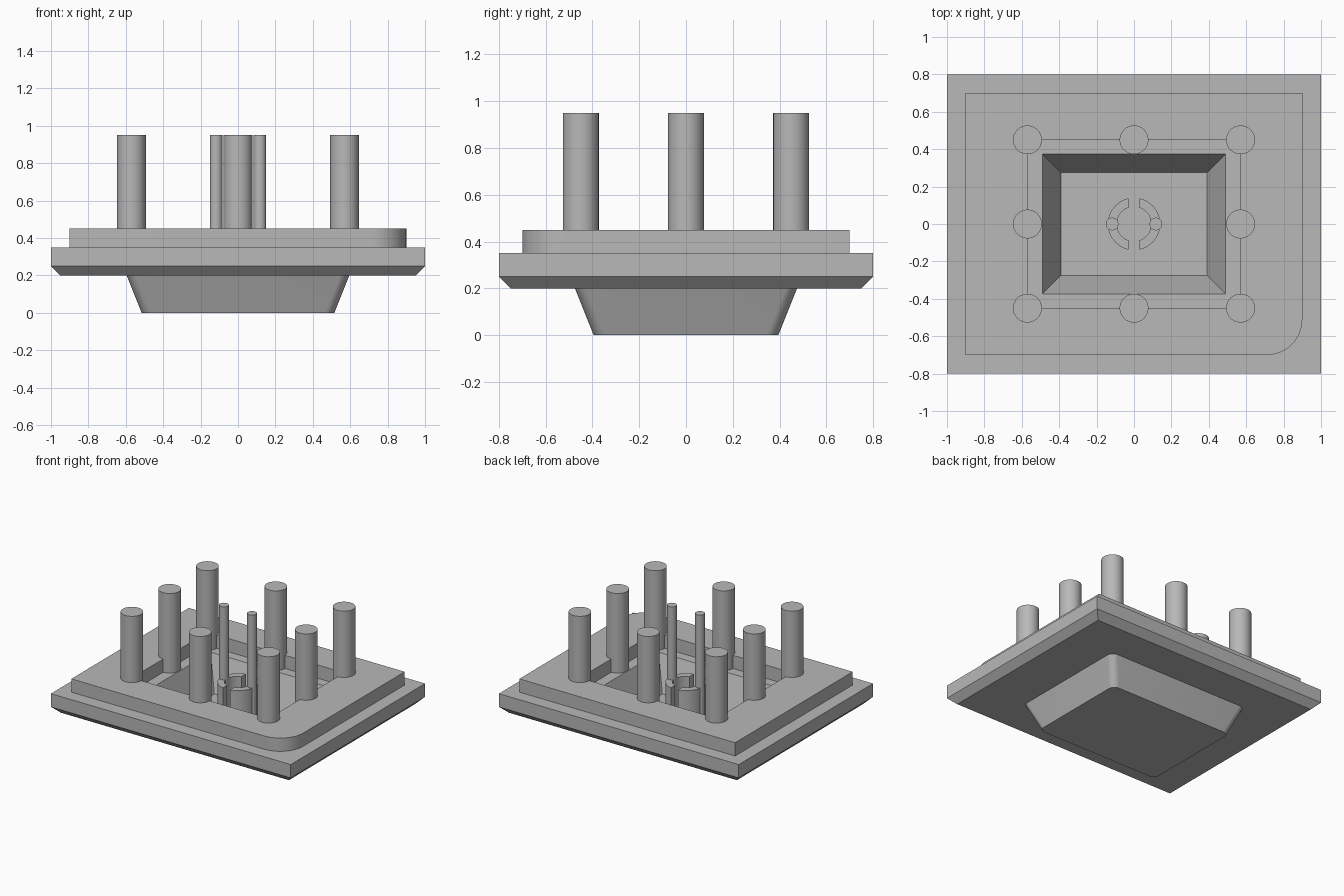
import bpy, bmesh, math

cube = bpy.data.objects.get("Cube")
if cube:
    bpy.data.objects.remove(cube, do_unlink=True)

GREY = (0.48, 0.48, 0.48, 1.0)
grey = bpy.data.materials.new("plain grey")
grey.use_nodes = True
grey.diffuse_color = GREY
grey.node_tree.nodes["Principled BSDF"].inputs["Base Color"].default_value = GREY


def finish(bm, name):
    """Turn a bmesh into a grey object with smooth rounds and sharp edges."""
    bmesh.ops.recalc_face_normals(bm, faces=bm.faces)
    mesh = bpy.data.meshes.new(name)
    bm.to_mesh(mesh)
    bm.free()
    mesh.materials.append(grey)
    obj = bpy.data.objects.new(name, mesh)
    bpy.context.collection.objects.link(obj)
    bpy.ops.object.select_all(action="DESELECT")
    obj.select_set(True)
    bpy.context.view_layer.objects.active = obj
    bpy.ops.object.shade_smooth_by_angle(angle=math.radians(30))
    return obj


def loft(loops, name):
    """Skin a list of closed loops with equal point counts and cap both ends."""
    bm = bmesh.new()
    rings = [[bm.verts.new(p) for p in loop] for loop in loops]
    n = len(rings[0])
    for a, b in zip(rings, rings[1:]):
        for i in range(n):
            j = (i + 1) % n
            bm.faces.new((a[i], a[j], b[j], b[i]))
    bm.faces.new(rings[0])
    bm.faces.new(rings[-1])
    bmesh.ops.remove_doubles(bm, verts=bm.verts, dist=0.0001)
    return finish(bm, name)


def rect_loop(hx, hy, z, radius=0, front_left=None, steps=12):
    """Rectangle outline with rounded corners; one corner can differ."""
    points = []
    for k, (sx, sy) in enumerate([(1, 1), (-1, 1), (-1, -1), (1, -1)]):
        r = front_left if k == 3 and front_left else radius
        for s in range(steps + 1):
            a = math.pi / 2 * (k + s / steps)
            points.append((sx * (hx - r) + r * math.cos(a),
                           sy * (hy - r) + r * math.sin(a), z))
    return points


def cylinder(name, x, y, radius, z0, z1):
    bm = bmesh.new()
    bmesh.ops.create_cone(bm, cap_ends=True, segments=40,
                          radius1=radius, radius2=radius, depth=z1 - z0)
    bmesh.ops.translate(bm, verts=bm.verts, vec=(x, y, (z0 + z1) / 2))
    return finish(bm, name)


# Tray body: bowl, chamfered plate, raised plate, stepped pocket, tapered well
TOP, LEDGE, FLOOR = 0.45, 0.35, 0.1
loft([
    rect_loop(0.515, 0.395, 0, 0.05),
    rect_loop(0.595, 0.475, 0.2, 0.05),
    rect_loop(0.95, 0.75, 0.2),
    rect_loop(1, 0.8, 0.25),
    rect_loop(1, 0.8, LEDGE),
    rect_loop(0.9, 0.7, LEDGE, front_left=0.19),
    rect_loop(0.9, 0.7, TOP, front_left=0.19),
    rect_loop(0.57, 0.45, TOP),
    rect_loop(0.57, 0.45, LEDGE),
    rect_loop(0.49, 0.375, LEDGE),
    rect_loop(0.39, 0.275, FLOOR),
], "tray_body")

# Eight pillars around the pocket edge
POST_TOP = 0.95
for ix in (-1, 0, 1):
    for iy in (-1, 0, 1):
        if ix or iy:
            cylinder("pillar", ix * 0.57, iy * 0.45, 0.077, LEDGE, POST_TOP)


# Split collar: two half rings with a straight gap between them
def half_ring(name, side, outer=0.14, inner=0.092, gap=0.03, steps=24):
    def arc(r):
        end = math.acos(gap / r)
        angles = [end * (2 * i / steps - 1) for i in range(steps + 1)]
        return [(side * r * math.cos(a), r * math.sin(a)) for a in angles]
    outline = arc(outer) + arc(inner)[::-1]
    loft([[(x, y, z) for x, y in outline] for z in (FLOOR, 0.4)], name)


for side, label in ((1, "left"), (-1, "right")):
    half_ring(label + "_half_collar", side)
    cylinder(label + "_pin", side * 0.117, 0, 0.034, FLOOR, POST_TOP)
